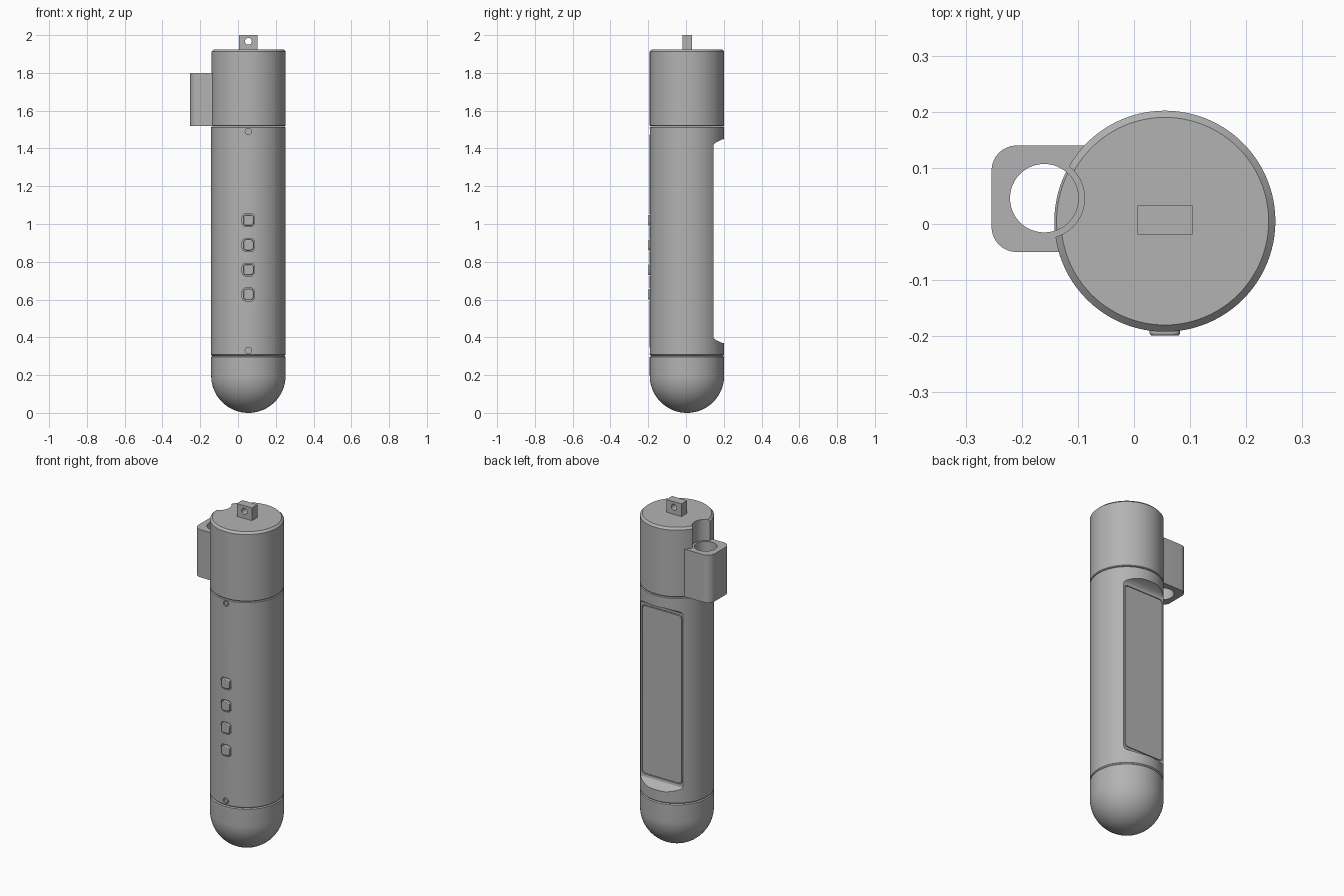
import bpy, bmesh, math
from mathutils import Matrix, Vector

cube = bpy.data.objects.get("Cube")
if cube:
    bpy.data.objects.remove(cube, do_unlink=True)

CX, CY, R = 0.055, 0.005, 0.197     # axis and radius of the tube
HOLE = (-0.16, 0.046)               # axis of the side holder

grey = bpy.data.materials.new("mid grey")
grey.use_nodes = True
grey.diffuse_color = (0.45, 0.45, 0.45, 1)
grey.node_tree.nodes["Principled BSDF"].inputs["Base Color"].default_value = grey.diffuse_color


def add(name, bm):
    bmesh.ops.recalc_face_normals(bm, faces=bm.faces)
    me = bpy.data.meshes.new(name)
    bm.to_mesh(me)
    bm.free()
    me.materials.append(grey)
    ob = bpy.data.objects.new(name, me)
    bpy.context.collection.objects.link(ob)
    return ob


def lathe(name, profile, steps=96):
    """Spin (radius, z) points around the tube axis."""
    bm = bmesh.new()
    vs = [bm.verts.new((CX + r, CY, z)) for r, z in profile]
    edges = [bm.edges.new(p) for p in zip(vs, vs[1:])]
    bmesh.ops.spin(bm, geom=vs + edges, cent=(CX, CY, 0), axis=(0, 0, 1),
                   angle=math.tau, steps=steps)
    bmesh.ops.remove_doubles(bm, verts=bm.verts, dist=1e-5)
    return add(name, bm)


def prism(name, points, vec):
    """Extrude a closed outline of 3D points along a vector."""
    bm = bmesh.new()
    face = bm.faces.new([bm.verts.new(p) for p in points])
    top = bmesh.ops.extrude_face_region(bm, geom=[face])["geom"]
    bmesh.ops.translate(bm, vec=vec, verts=[v for v in top if isinstance(v, bmesh.types.BMVert)])
    return add(name, bm)


def cylinder(name, center, radius, depth, along_y=False, sides=48):
    bm = bmesh.new()
    rot = Matrix.Rotation(math.pi / 2, 4, "X") if along_y else Matrix()
    bmesh.ops.create_cone(bm, cap_ends=True, segments=sides, radius1=radius, radius2=radius,
                          depth=depth, matrix=Matrix.Translation(center) @ rot)
    return add(name, bm)


def rounded(w, h, r, n=6):
    """Outline of a rounded rectangle around the origin."""
    pts = []
    for k, (sx, sy) in enumerate([(1, 1), (-1, 1), (-1, -1), (1, -1)]):
        for i in range(n + 1):
            a = math.pi / 2 * (k + i / n)
            pts.append((sx * (w / 2 - r) + r * math.cos(a), sy * (h / 2 - r) + r * math.sin(a)))
    return pts


def boolean(ob, tool, operation="DIFFERENCE"):
    mod = ob.modifiers.new("cut", "BOOLEAN")
    mod.operation, mod.object, mod.solver = operation, tool, "EXACT"
    bpy.context.view_layer.update()
    me = bpy.data.meshes.new_from_object(ob.evaluated_get(bpy.context.evaluated_depsgraph_get()))
    ob.modifiers.clear()
    ob.data = me
    bpy.data.objects.remove(tool, do_unlink=True)


def bevel(ob, width, segments=1):
    mod = ob.modifiers.new("bevel", "BEVEL")
    mod.width, mod.segments, mod.limit_method = width, segments, "ANGLE"
    mod.angle_limit = math.radians(40)


# Domed bottom end
dome = [(R * math.sin(a), R - R * math.cos(a)) for a in (math.pi / 2 * i / 20 for i in range(21))]
bottom_cap = lathe("bottom_cap", dome + [(R, 0.297), (R - 0.006, 0.302), (0, 0.302)])

# Main tube with its back recess
body = lathe("body", [(0, 0.302), (R - 0.006, 0.302), (R, 0.308), (R, 1.512),
                      (R - 0.004, 1.516), (0, 1.516)])
half = [(0.25, 0.535), (0.195, 0.54), (0.175, 0.531), (0.155, 0.521), (0.147, 0.512), (0.145, 0.5)]
mid = 0.909
outline = [(-0.2, y, mid + z) for y, z in half] + [(-0.2, y, mid - z) for y, z in reversed(half)]
boolean(body, prism("recess_cutter", outline, (0.5, 0, 0)))

# Thin seam around the flat back panel
for_panel = lambda w, h: [(CX + x, 0.150, mid + z) for x, z in rounded(w, h, 0.02)]
boolean(body, prism("panel_cutter", for_panel(0.262, 0.994), (0, -0.012, 0)))
back_panel = prism("back_panel", for_panel(0.254, 0.986), (0, -0.012, 0))
back_panel.location.y = -0.005

# Small screws at both ends of the front
for label, z in (("upper", 1.49), ("lower", 0.33)):
    boolean(body, cylinder("screw_cutter", (CX, CY - R, z), 0.017, 0.02, True, 24))
    cylinder(label + "_screw", (CX, CY - R + 0.011, z), 0.011, 0.014, True, 24)

# Row of front buttons, each in a shallow pocket
for i in range(4):
    z = 1.02 - 0.131 * i
    place = lambda w, h, r, y: [(CX + a, y, z + b) for a, b in rounded(w, h, r)]
    boolean(body, prism("pocket_cutter", place(0.066, 0.068, 0.02, -0.21), (0, 0.03, 0)))
    button = prism("button_%d" % (i + 1), place(0.054, 0.056, 0.015, -0.199), (0, 0.03, 0))
    bevel(button, 0.004, 2)

# Upper cap with a chamfered rim
top_cap = lathe("top_cap", [(0, 1.518), (R - 0.004, 1.518), (R, 1.522), (R, 1.913),
                            (R - 0.012, 1.925), (0, 1.925)])

# Side holder: rounded block joined to the cap, then bored through
block = [(0.0 - 0.104 + x, 0.045 + y, 1.52) for x, y in rounded(0.30, 0.19, 0.045, 8)]
boolean(top_cap, prism("holder_block", block, (0, 0, 0.28)), "UNION")
boolean(top_cap, cylinder("bore_cutter", (*HOLE, 1.66), 0.061, 0.4))
boolean(top_cap, cylinder("groove_cutter", (*HOLE, 1.95), 0.072, 0.3))

# Lanyard tab on top
tab = prism("lanyard_tab", [(CX + x, CY + 0.002 + y, 1.92) for x, y in
                            ((-0.049, -0.026), (0.049, -0.026), (0.049, 0.026), (-0.049, 0.026))],
            (0, 0, 0.08))
boolean(tab, cylinder("tab_hole_cutter", (CX, CY, 1.967), 0.018, 0.2, True, 32))

# Smooth curved walls while keeping hard edges
for ob in bpy.context.collection.objects:
    if ob.type == "MESH" and grey.name in ob.data.materials:
        ob.data.shade_smooth()
        ob.data.set_sharp_from_angle(angle=math.radians(30))
